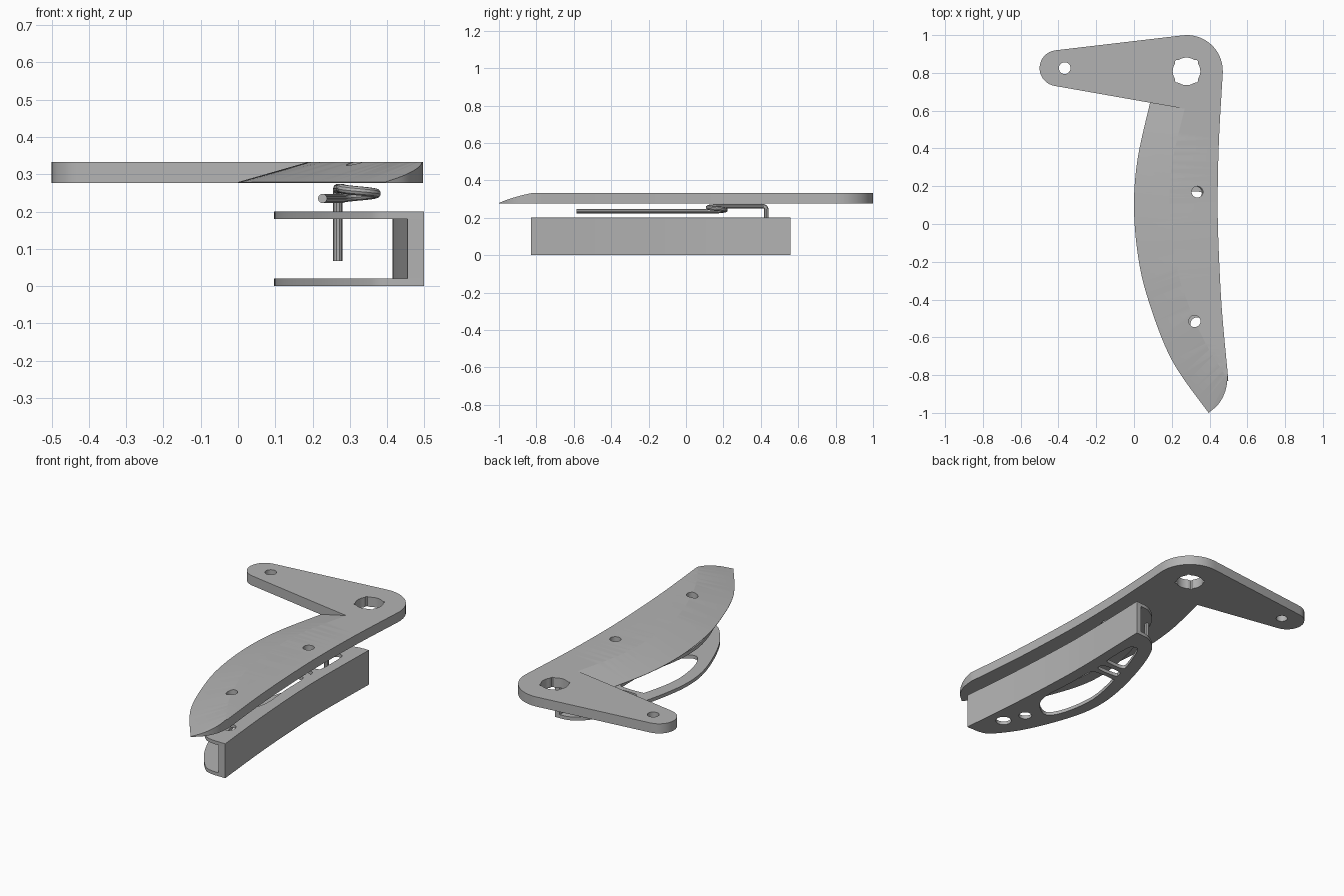
import bpy, bmesh
from math import sin, cos, pi
from mathutils import Vector

if "Cube" in bpy.data.objects:
    bpy.data.objects.remove(bpy.data.objects["Cube"], do_unlink=True)

steel = bpy.data.materials.new("grey_steel")
steel.use_nodes = True
GREY = (0.45, 0.45, 0.45, 1)
steel.diffuse_color = GREY
steel.node_tree.nodes["Principled BSDF"].inputs["Base Color"].default_value = GREY


def smooth_path(pts, closed=False, steps=8):
    """Catmull-Rom curve through the points."""
    p = [Vector(q) for q in pts]
    n = len(p)
    at = (lambda i: p[i % n]) if closed else (lambda i: p[max(0, min(i, n - 1))])
    out = []
    for i in range(n if closed else n - 1):
        a, b, c, d = at(i - 1), at(i), at(i + 1), at(i + 2)
        for k in range(steps):
            t = k / steps
            out.append(0.5 * (2 * b + (c - a) * t + (2 * a - 5 * b + 4 * c - d) * t * t
                              + (3 * b - a - 3 * c + d) * t ** 3))
    return out if closed else out + [p[-1]]


def arc(cx, cy, r, start, end, n=16):
    return [Vector((cx + r * cos(start + (end - start) * i / n),
                    cy + r * sin(start + (end - start) * i / n))) for i in range(n + 1)]


def circle(cx, cy, r, n=24):
    return arc(cx, cy, r, 0, 2 * pi, n)[:-1]


def finish(ob):
    """Turn a curve into a mesh, shade it and give it the steel colour."""
    bpy.ops.object.select_all(action='DESELECT')
    ob.select_set(True)
    bpy.context.view_layer.objects.active = ob
    if ob.type == 'CURVE':
        bpy.ops.object.convert(target='MESH')
        ob = bpy.context.object
        bm = bmesh.new()
        bm.from_mesh(ob.data)
        bmesh.ops.remove_doubles(bm, verts=bm.verts, dist=0.0001)
        bmesh.ops.recalc_face_normals(bm, faces=bm.faces)
        bm.to_mesh(ob.data)
        bm.free()
    ob.data.materials.clear()
    ob.data.materials.append(steel)
    bpy.ops.object.shade_smooth_by_angle(angle=0.5)
    return ob


def plate(name, outline, z0, z1, holes=()):
    """Flat plate with holes, from a filled and extruded outline."""
    cu = bpy.data.curves.new(name, 'CURVE')
    cu.dimensions, cu.fill_mode = '2D', 'BOTH'
    cu.extrude = (z1 - z0) / 2
    for loop in [outline, *holes]:
        sp = cu.splines.new('POLY')
        sp.points.add(len(loop) - 1)
        for pt, co in zip(sp.points, loop):
            pt.co = (co[0], co[1], 0, 1)
        sp.use_cyclic_u = True
    ob = bpy.data.objects.new(name, cu)
    ob.location.z = (z0 + z1) / 2
    bpy.context.collection.objects.link(ob)
    return finish(ob)


# Blade plate with side arm
BOTTOM, TOP = 0.277, 0.333
edge = smooth_path([(0.085, 0.642), (0.02, 0.35), (0, 0.1), (0.02, -0.16),
                    (0.075, -0.4), (0.2, -0.72), (0.395, -1)])
tip = smooth_path([(0.395, -1), (0.45, -0.95), (0.485, -0.88), (0.497, -0.8)])
back = smooth_path([(0.497, -0.8), (0.465, -0.45), (0.447, -0.1), (0.443, 0.15),
                    (0.45, 0.45), (0.47, 0.8)])
corner = arc(0.28, 0.81, 0.19, 0, 1.7)
arm_end = arc(-0.405, 0.825, 0.095, 1.7, 4.54)
outline = edge + tip[1:] + back[1:] + corner + arm_end

# Square drive hole with bulged sides
drive = []
for i in range(64):
    a = 2 * pi * (i + 0.5) / 64
    r = max(0.073, 0.06 / max(abs(cos(a)), abs(sin(a))))
    drive.append(Vector((0.278 + r * cos(a), 0.808 + r * sin(a))))

blade = plate("blade", outline, BOTTOM, TOP,
              [drive, circle(-0.367, 0.825, 0.031), circle(0.335, 0.17, 0.03),
               circle(0.321, -0.515, 0.031)])

# Ground cutting edge: remove a ramp that runs from the edge to the inner line
inner = smooth_path([(0.27, 0.61), (0.205, 0.33), (0.19, 0.1), (0.21, -0.12),
                     (0.255, -0.33), (0.365, -0.6), (0.497, -0.82)])
rows = list(zip(edge, inner))
shift = Vector((0.14, -0.12))
rows.append((edge[-1] + shift, inner[-1] + shift))
bm = bmesh.new()
sections = []
for e, i in rows:
    o = e + (e - i) * 0.1
    low, high = BOTTOM + 0.002 - 0.0054, TOP + 0.0005
    sections.append([bm.verts.new(c) for c in ((o.x, o.y, low), (i.x, i.y, high),
                                               (i.x, i.y, 0.4), (o.x, o.y, 0.4))])
for s, t in zip(sections, sections[1:]):
    for k in range(4):
        bm.faces.new((s[k], s[(k + 1) % 4], t[(k + 1) % 4], t[k]))
bm.faces.new(sections[0])
bm.faces.new(sections[-1])
bmesh.ops.recalc_face_normals(bm, faces=bm.faces)
me = bpy.data.meshes.new("edge_cutter")
bm.to_mesh(me)
bm.free()
cutter = bpy.data.objects.new("edge_cutter", me)
bpy.context.collection.objects.link(cutter)
cutter.hide_render = True
mod = blade.modifiers.new("ground_edge", 'BOOLEAN')
mod.operation, mod.solver, mod.object = 'DIFFERENCE', 'EXACT', cutter
bpy.context.view_layer.objects.active = blade
bpy.ops.object.modifier_apply(modifier=mod.name)
bpy.data.objects.remove(cutter, do_unlink=True)
finish(blade)

# Channel handle: curved wall between two pierced crescent plates
outer = smooth_path([(0.499, -0.83), (0.465, -0.45), (0.445, -0.1), (0.441, 0.15),
                     (0.45, 0.56)])
inside = smooth_path([(0.455, -0.83), (0.43, -0.45), (0.418, -0.1), (0.415, 0.15),
                      (0.42, 0.56)])
bow = smooth_path([(0.42, 0.56), (0.35, 0.545), (0.265, 0.467), (0.187, 0.28),
                   (0.12, 0.03), (0.097, -0.18), (0.13, -0.38), (0.235, -0.64),
                   (0.35, -0.8), (0.42, -0.83)])
cutouts = [circle(0.39, -0.65, 0.043), circle(0.335, -0.53, 0.036)]
for shape in (
        [(0.25, -0.45), (0.34, -0.4), (0.385, -0.3), (0.375, -0.1), (0.37, 0.06),
         (0.34, 0.085), (0.23, 0.085), (0.205, 0.06), (0.165, -0.15), (0.19, -0.35)],
        [(0.24, 0.12), (0.35, 0.12), (0.37, 0.145), (0.35, 0.17), (0.25, 0.17),
         (0.23, 0.145)],
        [(0.26, 0.21), (0.36, 0.21), (0.38, 0.24), (0.38, 0.4), (0.355, 0.43),
         (0.32, 0.41), (0.26, 0.26)]):
    cutouts.append(smooth_path(shape, closed=True, steps=5))
for name, z in (("lower_handle_plate", 0), ("upper_handle_plate", 0.18)):
    plate(name, outer + bow, z, z + 0.02, cutouts)
plate("handle_wall", outer + inside[::-1], 0.02, 0.18)

# Torsion spring: leg, one coil, long arm
path = [(0.268, 0.43, 0.067), (0.268, 0.43, 0.245), (0.268, 0.425, 0.257),
        (0.268, 0.413, 0.262), (0.275, 0.21, 0.262)]
for i in range(33):
    a = pi + 2 * pi * i / 32
    path.append((0.325 + 0.046 * cos(a), 0.165 + 0.046 * sin(a), 0.262 - 0.027 * i / 32))
path.append((0.227, -0.585, 0.235))
cu = bpy.data.curves.new("spring", 'CURVE')
cu.dimensions = '3D'
cu.bevel_depth, cu.bevel_resolution, cu.use_fill_caps = 0.0125, 3, True
sp = cu.splines.new('POLY')
sp.points.add(len(path) - 1)
for pt, co in zip(sp.points, path):
    pt.co = (*co, 1)
spring = bpy.data.objects.new("spring", cu)
bpy.context.collection.objects.link(spring)
finish(spring)
